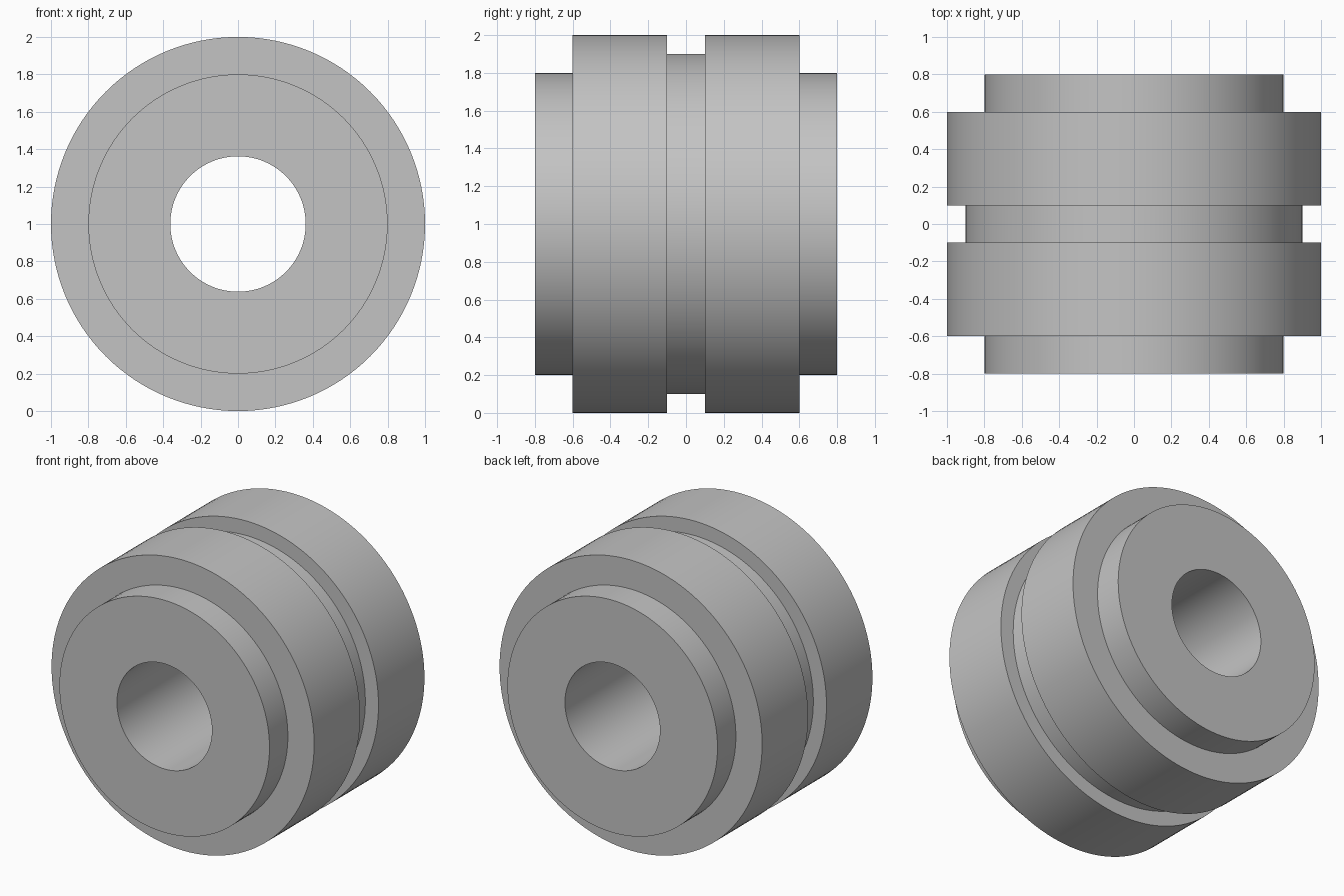
import bpy
import bmesh
from math import cos, sin, tau, radians

cube = bpy.data.objects.get("Cube")
if cube:
    bpy.data.objects.remove(cube, do_unlink=True)

# One plain grey metal
metal = bpy.data.materials.new("grey_metal")
metal.use_nodes = True
GREY = (0.55, 0.55, 0.55, 1)
metal.diffuse_color = GREY
metal.node_tree.nodes["Principled BSDF"].inputs["Base Color"].default_value = GREY

SIDES = 128
BORE, HUB, RIM, GROOVE = 0.362, 0.8, 1.0, 0.9

# Half of the cross-section as (radius, y), mirrored to close the loop
half = [(BORE, 0.8), (HUB, 0.8), (HUB, 0.6), (RIM, 0.6), (RIM, 0.1), (GROOVE, 0.1)]
profile = half + [(r, -y) for r, y in reversed(half)]


def revolve(name, section):
    """Revolve a closed section about the y axis, one unit above the ground."""
    bm = bmesh.new()
    rings = []
    for r, y in section:
        angles = [tau * i / SIDES for i in range(SIDES)]
        rings.append([bm.verts.new((r * cos(a), y, 1 + r * sin(a))) for a in angles])
    for k, ring in enumerate(rings):
        following = rings[(k + 1) % len(rings)]
        for i in range(SIDES):
            j = (i + 1) % SIDES
            bm.faces.new((ring[i], ring[j], following[j], following[i]))
    bmesh.ops.recalc_face_normals(bm, faces=bm.faces[:])
    mesh = bpy.data.meshes.new(name)
    bm.to_mesh(mesh)
    bm.free()
    mesh.materials.append(metal)
    obj = bpy.data.objects.new(name, mesh)
    bpy.context.collection.objects.link(obj)
    return obj


# Stepped bushing with a central groove and a through bore
bushing = revolve("grooved_bushing", profile)
bpy.ops.object.select_all(action="DESELECT")
bushing.select_set(True)
bpy.context.view_layer.objects.active = bushing
bpy.ops.object.shade_smooth_by_angle(angle=radians(30))
